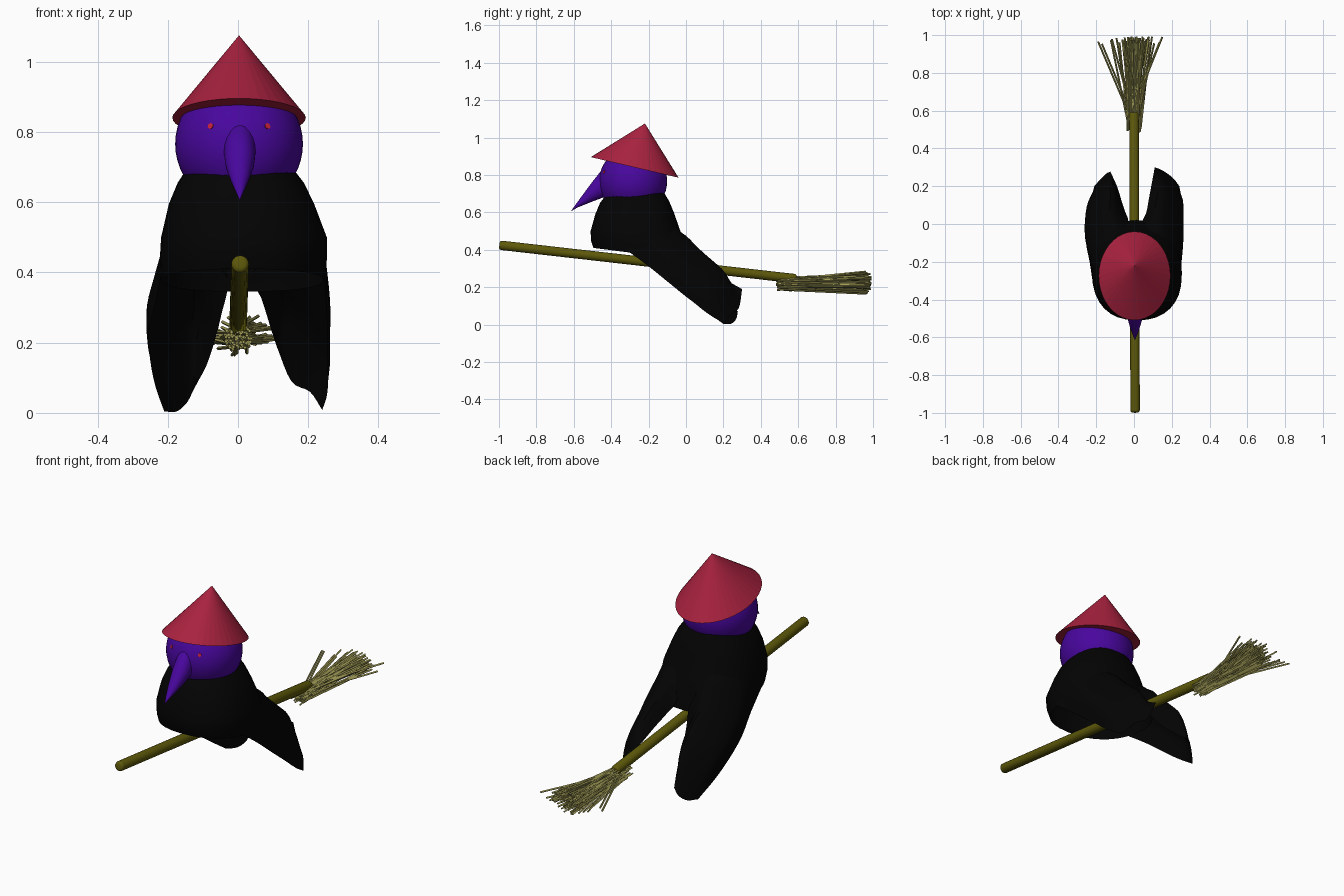
import bpy, bmesh, math, random
from mathutils import Vector, Matrix

if "Cube" in bpy.data.objects:
    bpy.data.objects.remove(bpy.data.objects["Cube"])

random.seed(7)


def material(name, rgb):
    m = bpy.data.materials.new(name)
    m.diffuse_color = (*rgb, 1)
    m.use_nodes = True
    m.node_tree.nodes["Principled BSDF"].inputs["Base Color"].default_value = m.diffuse_color
    return m


RED = material("hat red", (0.40, 0.016, 0.05))
EYE = material("eye red", (0.55, 0.015, 0.045))
PURPLE = material("purple skin", (0.065, 0.002, 0.34))
BLACK = material("black cloth", (0.001, 0.001, 0.001))
WOOD = material("olive wood", (0.11, 0.098, 0.003))
STRAW = material("straw", (0.38, 0.355, 0.10))


def finish(name, bm, mat, angle=40, recalc=True):
    if recalc:
        bmesh.ops.recalc_face_normals(bm, faces=bm.faces)
    me = bpy.data.meshes.new(name)
    bm.to_mesh(me)
    bm.free()
    me.materials.append(mat)
    ob = bpy.data.objects.new(name, me)
    bpy.context.collection.objects.link(ob)
    bpy.ops.object.select_all(action='DESELECT')
    ob.select_set(True)
    bpy.context.view_layer.objects.active = ob
    bpy.ops.object.shade_smooth_by_angle(angle=math.radians(angle))
    return ob


def loft(name, rings, mat, sides=24, power=2.0, caps=True):
    """Rings are (end point, opposite end point, half width along x)."""
    bm = bmesh.new()
    loops = []
    for p, q, w in rings:
        p, q = Vector(p), Vector(q)
        c, axis, loop = (p + q) / 2, (p - q) / 2, []
        for i in range(sides):
            a = 2 * math.pi * i / sides
            u, v = math.cos(a), math.sin(a)
            u = math.copysign(abs(u) ** (2 / power), u)
            v = math.copysign(abs(v) ** (2 / power), v)
            loop.append(bm.verts.new(c + axis * u + Vector((w * v, 0, 0))))
        loops.append(loop)
    for a, b in zip(loops, loops[1:]):
        for i in range(sides):
            j = (i + 1) % sides
            bm.faces.new((a[i], b[i], b[j], a[j]))
    if caps:
        bm.faces.new(loops[0])
        bm.faces.new(loops[-1])
    return finish(name, bm, mat, recalc=caps)


def spline(points, steps):
    """Smooth curve through all the points (Catmull-Rom)."""
    p = [points[0] * 2 - points[1], *points, points[-1] * 2 - points[-2]]
    out = []
    for i in range(1, len(p) - 2):
        for k in range(steps):
            t = k / steps
            out.append(0.5 * (2 * p[i] + (p[i + 1] - p[i - 1]) * t
                              + (2 * p[i - 1] - 5 * p[i] + 4 * p[i + 1] - p[i + 2]) * t ** 2
                              + (3 * p[i] - p[i - 1] - 3 * p[i + 1] + p[i + 2]) * t ** 3))
    return out + [points[-1]]


def rod(bm, a, b, r, sides):
    a, b = Vector(a), Vector(b)
    d = b - a
    m = Matrix.Translation((a + b) / 2) @ d.to_track_quat('Z', 'Y').to_matrix().to_4x4()
    bmesh.ops.create_cone(bm, cap_ends=True, segments=sides, radius1=r, radius2=r,
                          depth=d.length, matrix=m)


def tail(name, table, side):
    """Cloth sheet: rows run from the inner edge over the ridge to the outer hem."""
    rows = [spline([Vector((side * x, y, z)) for x, y, z in row], 4) for row in table]
    columns = [spline(list(col), 3) for col in zip(*rows)]
    bm = bmesh.new()
    grid = [[bm.verts.new(p) for p in col] for col in columns]
    for a, b in zip(grid, grid[1:]):
        for i in range(len(a) - 1):
            quad = (a[i], a[i + 1], b[i + 1], b[i])
            bm.faces.new(quad if side > 0 else quad[::-1])
    finish(name, bm, BLACK, recalc=False)


# Broom handle with rounded ends
bm = bmesh.new()
rod(bm, (0.006, -0.998, 0.425), (0, 0.59, 0.245), 0.025, 20)
rim = [e for e in bm.edges if any(len(f.verts) > 4 for f in e.link_faces)]
bmesh.ops.bevel(bm, geom=rim, offset=0.012, segments=3, profile=0.5, affect='EDGES')
finish("broom_handle", bm, WOOD)

# Broom bristles: thin straws fanning out behind the handle
bm = bmesh.new()
for i in range(105):
    a, r = random.uniform(0, 2 * math.pi), 0.038 * math.sqrt(random.random())
    x, z = r * math.cos(a), r * math.sin(a)
    ex = max(-0.13, min(0.13, x * 1.4 + random.gauss(0, 0.04)))
    if i < 4:
        ex = (-0.19, -0.17, 0.15, 0.135)[i]
    ez = max(0.165, min(0.29, 0.222 + z + random.gauss(0, 0.018)))
    rod(bm, (x, random.uniform(0.48, 0.58), 0.217 + z),
        (ex, random.uniform(0.95, 0.993), ez), 0.005, 4)
finish("broom_bristles", bm, STRAW, 20)

# Robe torso: open cloth bell from the neck to the hem above the broom
loft("robe_torso", [
    ((0.005, -0.12, 0.71), (0.005, -0.43, 0.69), 0.148),
    ((0.008, -0.09, 0.66), (0.008, -0.46, 0.65), 0.180),
    ((0.010, -0.065, 0.60), (0.010, -0.485, 0.59), 0.207),
    ((0.017, -0.03, 0.50), (0.017, -0.51, 0.50), 0.236),
    ((0.015, 0.005, 0.42), (0.015, -0.508, 0.45), 0.238),
    ((0.013, 0.02, 0.345), (0.013, -0.495, 0.41), 0.232),
], BLACK, sides=32, power=2.3, caps=False)

# Robe tails sweeping back on each side of the broom
tail("robe_tail_right", [
    [(.05, -.05, .53), (.14, -.085, .53), (.235, -.18, .50), (.246, -.32, .40)],
    [(.045, .015, .38), (.13, .00, .475), (.247, -.12, .41), (.25, -.20, .312)],
    [(.065, .06, .33), (.13, .06, .415), (.254, -.04, .33), (.254, -.10, .231)],
    [(.08, .14, .285), (.14, .13, .35), (.254, .04, .25), (.255, .01, .144)],
    [(.095, .22, .235), (.15, .21, .265), (.25, .14, .16), (.255, .115, .06)],
    [(.11, .30, .19), (.152, .283, .09), (.205, .245, .06), (.24, .20, .008)],
], 1)
tail("robe_tail_left", [
    [(.05, -.05, .53), (.13, -.085, .53), (.205, -.18, .50), (.217, -.32, .40)],
    [(.03, .015, .37), (.12, .00, .475), (.23, -.12, .41), (.235, -.20, .312)],
    [(.045, .06, .29), (.13, .055, .41), (.25, -.04, .33), (.254, -.10, .231)],
    [(.065, .12, .21), (.125, .14, .33), (.25, .04, .25), (.25, .00, .15)],
    [(.09, .20, .135), (.13, .21, .24), (.235, .13, .17), (.235, .10, .075)],
    [(.125, .277, .07), (.145, .268, .03), (.175, .24, .004), (.21, .20, .004)],
], -1)

# Head
HEAD = Vector((0.003, -0.283, 0.766))
bm = bmesh.new()
bmesh.ops.create_uvsphere(bm, u_segments=40, v_segments=24, radius=0.182,
                          matrix=Matrix.Translation(HEAD))
finish("head", bm, PURPLE)

# Beak: drooping cone
loft("beak", [
    ((0.005, -0.40, 0.84), (0.005, -0.40, 0.68), 0.046),
    ((0.005, -0.452, 0.825), (0.005, -0.445, 0.679), 0.046),
    ((0.005, -0.505, 0.758), (0.005, -0.485, 0.664), 0.041),
    ((0.005, -0.555, 0.69), (0.005, -0.54, 0.642), 0.026),
    ((0.005, -0.59, 0.642), (0.005, -0.585, 0.624), 0.012),
    ((0.005, -0.614, 0.608), (0.005, -0.613, 0.606), 0.001),
], PURPLE, sides=20)

# Eyes: small plates on the face
for side, label in ((-1, "left"), (1, "right")):
    d = Vector((side * 0.08, -0.153, 0.05)).normalized()
    bm = bmesh.new()
    bmesh.ops.create_cone(bm, cap_ends=True, segments=6, radius1=0.009, radius2=0.009,
                          depth=0.004, matrix=Matrix.Translation(HEAD + d * 0.182)
                          @ d.to_track_quat('Z', 'Y').to_matrix().to_4x4())
    finish("eye_" + label, bm, EYE, 20)

# Conical hat, oval and tilted back
bm = bmesh.new()
bmesh.ops.create_cone(bm, cap_ends=True, segments=40, radius1=1, radius2=0, depth=1,
                      matrix=Matrix.Translation((0.003, -0.247, 0.958))
                      @ Matrix.Rotation(-0.23, 4, 'X')
                      @ Matrix.Diagonal((0.19, 0.241, 0.241, 1)))
finish("hat", bm, RED, 1)
